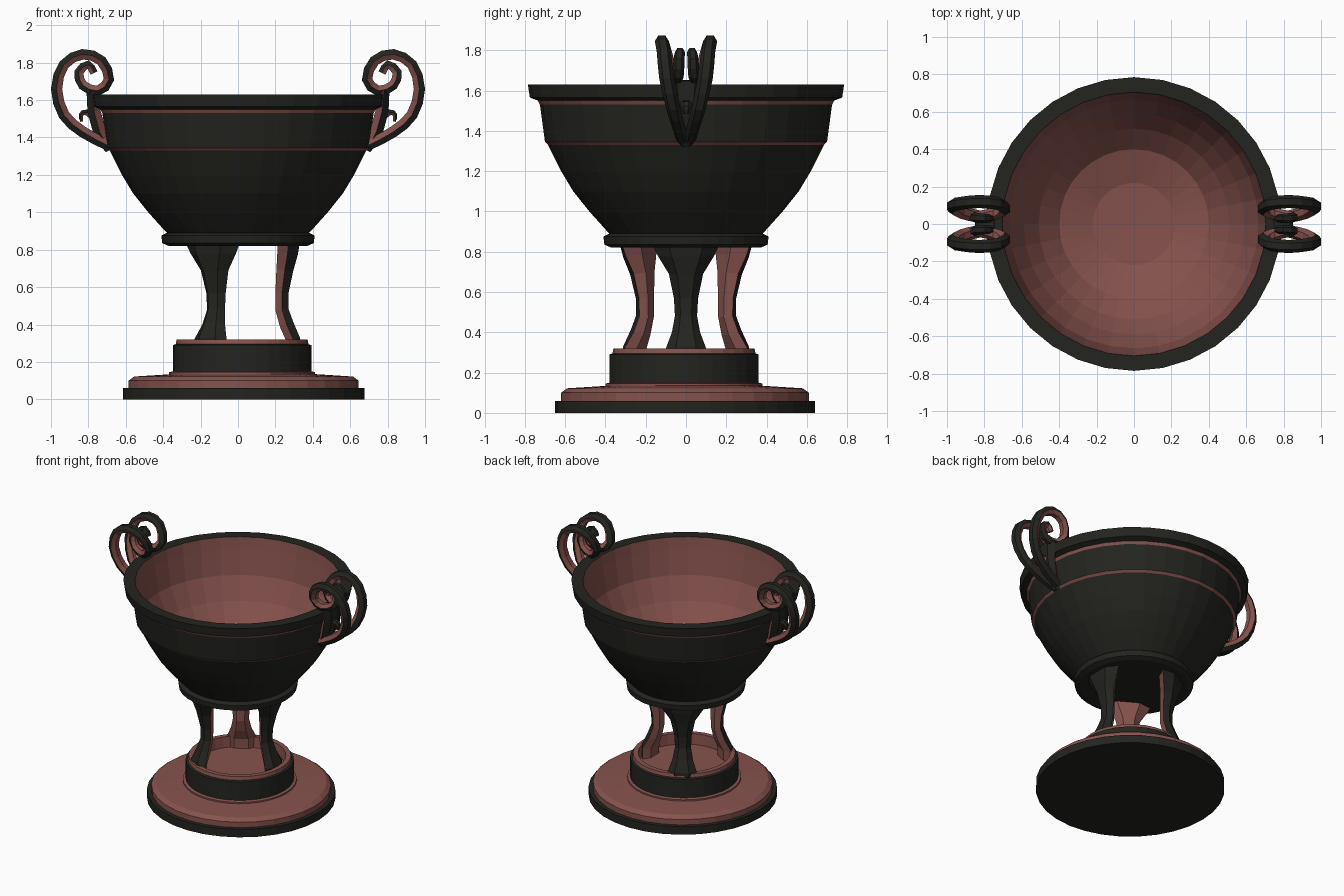
import bpy, bmesh, math
from mathutils import Vector

if "Cube" in bpy.data.objects:
    bpy.data.objects.remove(bpy.data.objects["Cube"])

def material(name, col):
    m = bpy.data.materials.new(name)
    m.diffuse_color = (*col, 1)
    m.use_nodes = True
    m.node_tree.nodes["Principled BSDF"].inputs["Base Color"].default_value = m.diffuse_color
    return m

DARK, CLAY = 0, 1
MATS = [material("dark_glaze", (0.017, 0.018, 0.014)),
        material("red_clay", (0.24, 0.085, 0.075))]

def finish(bm, name, loc=(0, 0, 0)):
    bmesh.ops.remove_doubles(bm, verts=bm.verts, dist=1e-4)
    bmesh.ops.recalc_face_normals(bm, faces=bm.faces)
    me = bpy.data.meshes.new(name)
    bm.to_mesh(me)
    bm.free()
    for m in MATS:
        me.materials.append(m)
    ob = bpy.data.objects.new(name, me)
    ob.location = loc
    bpy.context.collection.objects.link(ob)
    return ob

def lathe(name, profile, loc=(0, 0, 0), n=32):
    """profile: (radius, z, material of the band up to the next point)"""
    bm = bmesh.new()
    rings = [[bm.verts.new((r * math.cos(math.tau * i / n), r * math.sin(math.tau * i / n), z))
              for i in range(n)] for r, z, _ in profile]
    for a, b, p in zip(rings, rings[1:], profile):
        for i in range(n):
            j = (i + 1) % n
            bm.faces.new((a[i], a[j], b[j], b[i])).material_index = p[2]
    return finish(bm, name, loc)

def smooth_path(pts, steps):
    """Catmull-Rom through rows of numbers"""
    v = [Vector(p) for p in pts]
    v = [2 * v[0] - v[1]] + v + [2 * v[-1] - v[-2]]
    out = []
    for a, b, c, d in zip(v, v[1:], v[2:], v[3:]):
        for k in range(steps):
            t = k / steps
            out.append(0.5 * (2 * b + (c - a) * t + (2 * a - 5 * b + 4 * c - d) * t * t
                              + (3 * b - a - 3 * c + d) * t ** 3))
    return out + [v[-2]]

def sweep(name, pts, steps=1):
    """Hexagonal bar; rows are x, y, z, half width, half depth. Inner side is clay."""
    rows = smooth_path([[*p] for p in pts], steps)
    bm = bmesh.new()
    rings = []
    for i, p in enumerate(rows):
        a, b = rows[max(i - 1, 0)], rows[min(i + 1, len(rows) - 1)]
        t = Vector((b[0] - a[0], 0, b[2] - a[2])).normalized()
        side = Vector((0, 1, 0))
        nrm = side.cross(t)
        c = Vector(p[:3])
        rings.append([bm.verts.new(c + side * p[3] * math.cos(k * math.pi / 3)
                                   + nrm * p[4] * math.sin(k * math.pi / 3) / 0.866)
                      for k in range(6)])
    for a, b in zip(rings, rings[1:]):
        for k in range(6):
            j = (k + 1) % 6
            bm.faces.new((a[k], a[j], b[j], b[k])).material_index = CLAY if k < 3 else DARK
    bm.faces.new(rings[0])
    bm.faces.new(rings[-1])
    return finish(bm, name)

def mirror(ob, y=False):
    m = ob.modifiers.new("mirror", 'MIRROR')
    m.use_axis = (True, y, False)

# Stepped round foot
lathe("foot", [(0, 0, DARK), (0.645, 0, DARK), (0.645, 0.06, DARK), (0.615, 0.06, CLAY),
               (0.615, 0.1, CLAY), (0.585, 0.122, CLAY), (0.3, 0.14, CLAY), (0, 0.14, CLAY)],
      (0.03, -0.005, 0))

# Hollow drum on the foot
lathe("drum", [(0, 0.13, DARK), (0.39, 0.13, CLAY), (0.39, 0.145, CLAY), (0.37, 0.15, DARK),
               (0.37, 0.29, DARK), (0.355, 0.295, CLAY), (0.35, 0.32, CLAY), (0.315, 0.32, CLAY),
               (0.31, 0.24, CLAY), (0, 0.24, CLAY)], (0.022, -0.01, 0))

# Three curved legs
for i in range(3):
    leg = sweep("leg_%d" % (i + 1), [
        (0.27, 0, 0.84, 0.17, 0.06), (0.265, 0, 0.78, 0.14, 0.055), (0.25, 0, 0.69, 0.085, 0.045),
        (0.235, 0, 0.57, 0.06, 0.035), (0.235, 0, 0.48, 0.055, 0.035),
        (0.26, 0, 0.4, 0.07, 0.038), (0.295, 0, 0.32, 0.10, 0.038), (0.295, 0, 0.235, 0.10, 0.035)])
    leg.rotation_euler.z = i * math.tau / 3

# Collar under the bowl
lathe("collar", [(0, 0.82, DARK), (0.37, 0.82, DARK), (0.405, 0.835, DARK), (0.41, 0.875, DARK),
                 (0.37, 0.895, DARK), (0, 0.895, DARK)])

# Bowl: outside, rim, then inside
lathe("bowl", [(0, 0.86, DARK), (0.36, 0.87, DARK), (0.39, 0.9, DARK), (0.48, 1.0, DARK),
               (0.56, 1.1, DARK), (0.62, 1.2, DARK), (0.685, 1.33, CLAY), (0.70, 1.345, DARK),
               (0.725, 1.53, CLAY), (0.735, 1.55, DARK), (0.775, 1.565, DARK), (0.785, 1.63, DARK),
               (0.705, 1.63, CLAY), (0.695, 1.55, CLAY), (0.665, 1.36, CLAY), (0.59, 1.2, CLAY),
               (0.51, 1.08, CLAY), (0.4, 0.97, CLAY), (0.22, 0.91, CLAY), (0, 0.9, CLAY)])

# Paired scroll strands of the handles
strand = sweep("handle_strands", [
    (0.77, 0.03, 1.745, 0.022, 0.02), (0.80, 0.03, 1.79, 0.025, 0.022),
    (0.85, 0.035, 1.75, 0.027, 0.025), (0.83, 0.04, 1.68, 0.03, 0.026),
    (0.75, 0.055, 1.65, 0.033, 0.028), (0.69, 0.08, 1.71, 0.035, 0.028),
    (0.73, 0.11, 1.81, 0.035, 0.028), (0.83, 0.12, 1.845, 0.035, 0.028),
    (0.93, 0.11, 1.79, 0.035, 0.028), (0.97, 0.095, 1.66, 0.038, 0.03),
    (0.93, 0.065, 1.52, 0.036, 0.03), (0.83, 0.04, 1.43, 0.034, 0.03),
    (0.70, 0.02, 1.36, 0.03, 0.028)], 2)
mirror(strand, y=True)

# Brackets holding the handles to the bowl wall
bracket = sweep("handle_brackets", [
    (0.78, 0, 1.65, 0.09, 0.03), (0.77, 0, 1.54, 0.075, 0.035),
    (0.74, 0, 1.43, 0.055, 0.035), (0.69, 0, 1.33, 0.03, 0.02)])
mirror(bracket)

# Small leaf curls inside the loops
leaf = sweep("handle_leaves", [
    (0.75, 0, 1.49, 0.035, 0.02), (0.81, 0, 1.535, 0.03, 0.016),
    (0.84, 0, 1.52, 0.025, 0.012), (0.835, 0, 1.485, 0.015, 0.008)], 2)
mirror(leaf)
